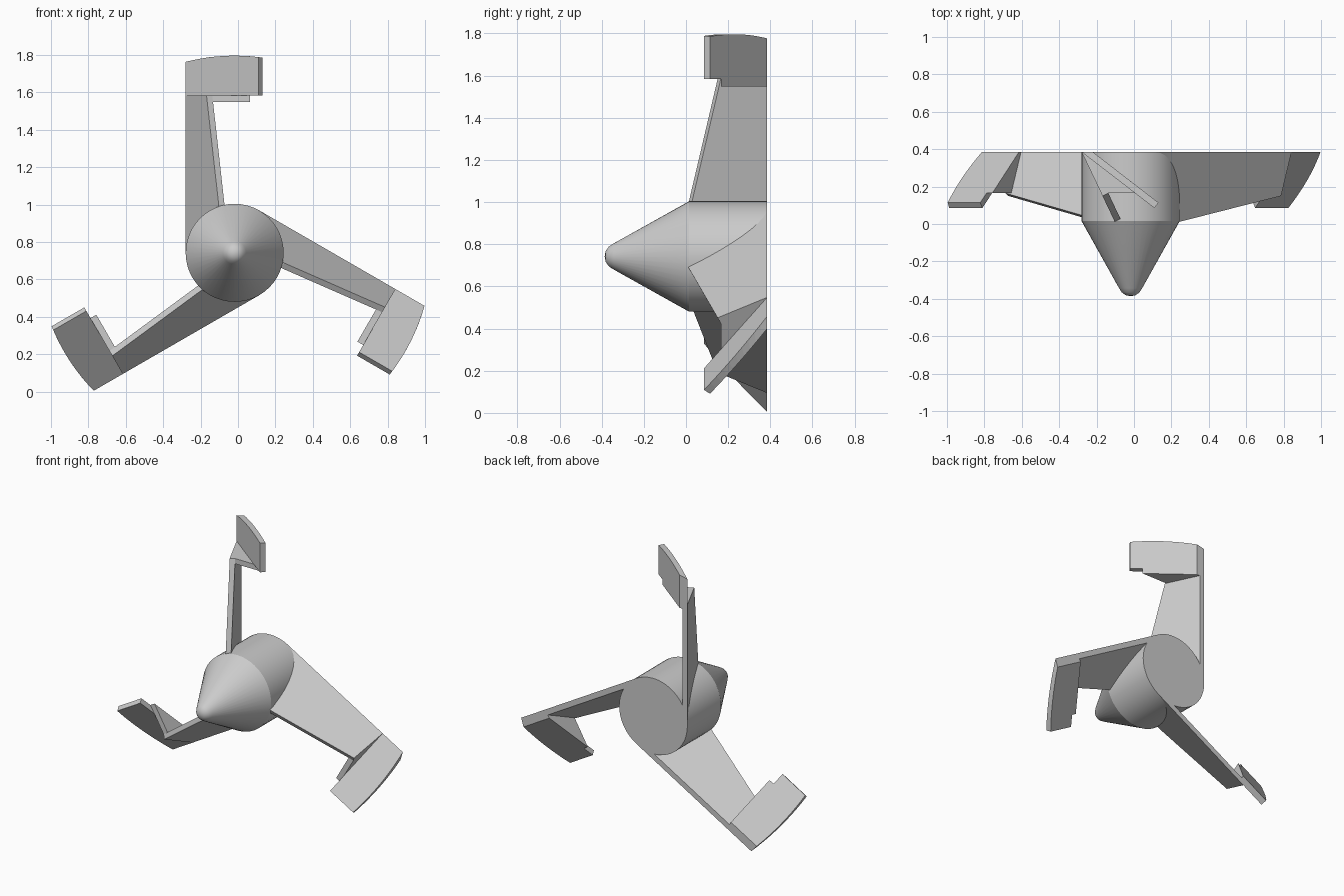
import bpy
import bmesh
from math import pi, sqrt, radians
from mathutils import Matrix, Vector

cube = bpy.data.objects.get("Cube")
if cube:
    bpy.data.objects.remove(cube)

HUB_CENTRE = Vector((-0.018, 0, 0.742))
HUB_RADIUS = 0.262
TIP_RADIUS = 1.054
BACK = 0.385


def make_object(name, bm, turn=0):
    """Turn a bmesh into an object, spun about the hub axis."""
    bmesh.ops.recalc_face_normals(bm, faces=bm.faces)
    mesh = bpy.data.meshes.new(name)
    bm.to_mesh(mesh)
    bm.free()
    obj = bpy.data.objects.new(name, mesh)
    bpy.context.collection.objects.link(obj)
    obj.matrix_world = Matrix.Translation(HUB_CENTRE) @ Matrix.Rotation(turn, 4, 'Y')
    return obj


def loft(name, sections, turn):
    """Skin a closed solid through a row of matching cross-sections."""
    bm = bmesh.new()
    rings = [[bm.verts.new(p) for p in section] for section in sections]
    for a, b in zip(rings, rings[1:]):
        for i in range(len(a)):
            j = (i + 1) % len(a)
            bm.faces.new((a[i], a[j], b[j], b[i]))
    bm.faces.new(rings[0])
    bm.faces.new(rings[-1])
    return make_object(name, bm, turn)


# Hub: drum with a blunt nose cone, spun about the y axis
profile = [(0, BACK), (HUB_RADIUS, BACK), (HUB_RADIUS, 0.015), (0.062, -0.343),
           (0.047, -0.366), (0.026, -0.381), (0, -0.386)]
bm = bmesh.new()
verts = [bm.verts.new((r, y, 0)) for r, y in profile]
edges = [bm.edges.new(pair) for pair in zip(verts, verts[1:])]
bmesh.ops.spin(bm, geom=verts + edges, cent=(0, 0, 0), axis=(0, 1, 0),
               angle=2 * pi, steps=48, use_merge=True)
bmesh.ops.remove_doubles(bm, verts=bm.verts, dist=0.0001)
hub = make_object("hub", bm)
bpy.context.view_layer.objects.active = hub
hub.select_set(True)
bpy.ops.object.shade_smooth_by_angle(angle=radians(25))
hub.select_set(False)


def arm_section(z, front):
    """Slanted plate section from the flat back to its leading edge."""
    x = -HUB_RADIUS + (BACK - front) * 0.475
    return [(-HUB_RADIUS, BACK, z), (-HUB_RADIUS + 0.038, BACK, z),
            (x + 0.031, front + 0.015, z), (x, front, z)]


def paddle_section(t, bottom):
    """Section across the tip paddle, with its top on the rotor circle."""
    outer = Vector((-HUB_RADIUS, BACK)).lerp(Vector((0.127, 0.085)), t)
    inner = Vector((-0.202, BACK)).lerp(Vector((0.149, 0.114)), t)
    return [(p.x, p.y, z) for p, z in (
        (outer, bottom), (inner, bottom),
        (inner, sqrt(TIP_RADIUS ** 2 - inner.x ** 2)),
        (outer, sqrt(TIP_RADIUS ** 2 - outer.x ** 2)))]


# Three blades: arm, flat web at the elbow, and curved-top tip paddle
ELBOW = 0.842
WEB = [(-HUB_RADIUS, BACK), (-0.202, BACK), (0.083, 0.165), (-0.13, 0.165)]
for index, place in enumerate(("top", "left", "right")):
    turn = index * 2 * pi / 3
    loft(place + "_arm", [arm_section(0, 0.013), arm_section(0.258, 0.013),
                          arm_section(ELBOW, 0.15)], turn)
    loft(place + "_elbow_web",
         [[(x, y, z) for x, y in WEB] for z in (ELBOW - 0.036, ELBOW)], turn)
    loft(place + "_tip_paddle",
         [paddle_section(i / 10, ELBOW) for i in range(11)], turn)
